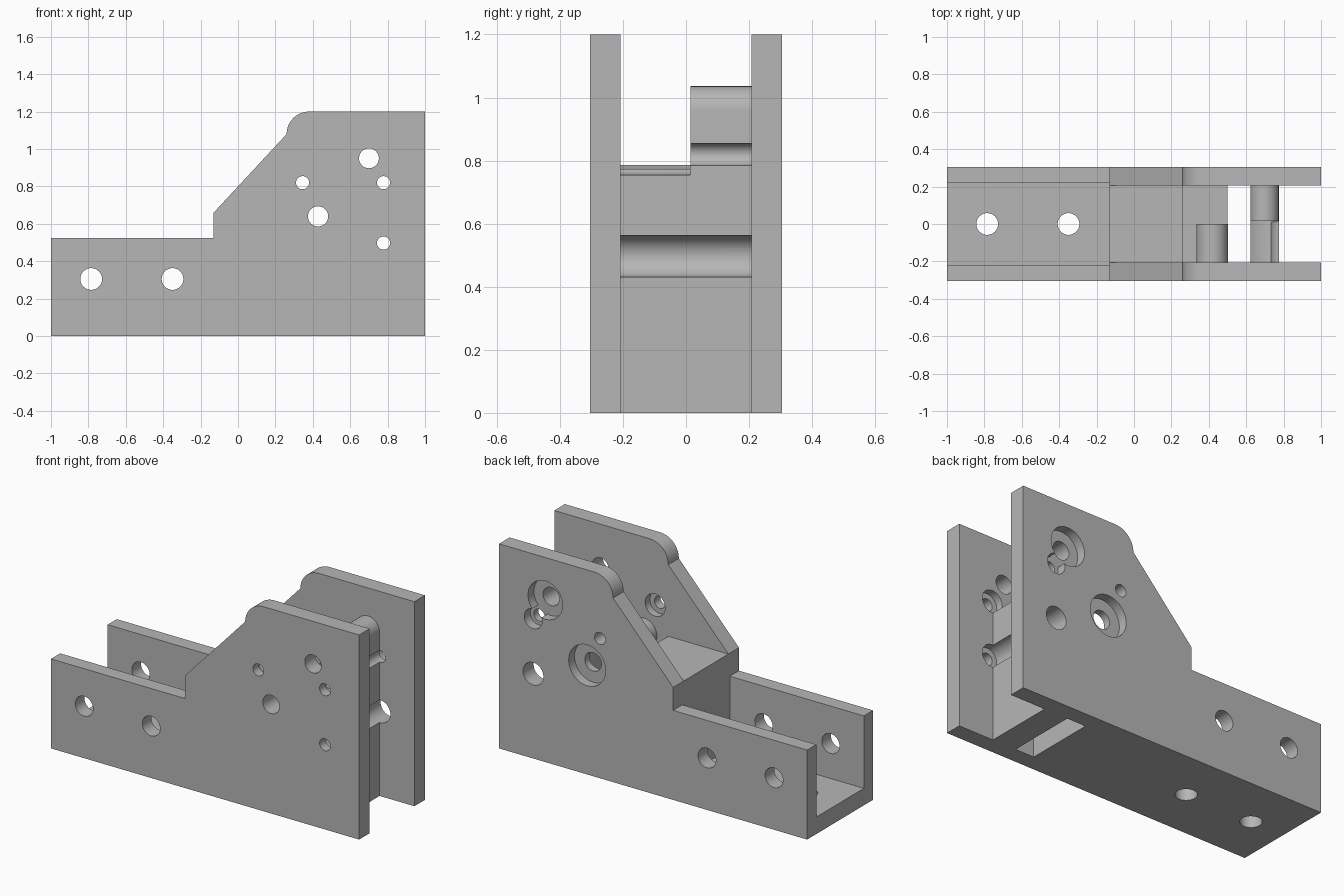
import bpy
import bmesh
from math import sin, cos, pi, radians

cube = bpy.data.objects.get("Cube")
if cube:
    bpy.data.objects.remove(cube, do_unlink=True)

grey = bpy.data.materials.new("plain_grey")
grey.use_nodes = True
tone = (0.47, 0.47, 0.47, 1)
grey.diffuse_color = tone
grey.node_tree.nodes["Principled BSDF"].inputs["Base Color"].default_value = tone


def prism(name, outline, y0, y1):
    """Extrude an (x, z) outline from y0 to y1."""
    bm = bmesh.new()
    face = bm.faces.new([bm.verts.new((x, y0, z)) for x, z in outline])
    grown = bmesh.ops.extrude_face_region(bm, geom=[face])["geom"]
    bmesh.ops.translate(bm, vec=(0, y1 - y0, 0),
                        verts=[v for v in grown if isinstance(v, bmesh.types.BMVert)])
    bmesh.ops.recalc_face_normals(bm, faces=bm.faces)
    mesh = bpy.data.meshes.new(name)
    bm.to_mesh(mesh)
    bm.free()
    mesh.materials.append(grey)
    obj = bpy.data.objects.new(name, mesh)
    bpy.context.collection.objects.link(obj)
    return obj


def arc(x, z, r, start, end, steps):
    angles = [radians(start + (end - start) * i / steps) for i in range(steps + 1)]
    return [(x + r * cos(a), z + r * sin(a)) for a in angles]


def rod(name, x, z, r, y0, y1):
    return prism(name, arc(x, z, r, 0, 352.5, 47), y0, y1)


def box(name, x0, x1, y0, y1, z0, z1):
    return prism(name, [(x0, z0), (x1, z0), (x1, z1), (x0, z1)], y0, y1)


def combine(target, tool, operation):
    mod = target.modifiers.new(operation.lower(), "BOOLEAN")
    mod.operation = operation
    mod.solver = "EXACT"
    mod.object = tool
    bpy.context.view_layer.objects.active = target
    bpy.ops.object.modifier_apply(modifier=mod.name)
    bpy.data.objects.remove(tool, do_unlink=True)


HALF, INNER, LAP = 0.305, 0.207, 0.24

# Side plates with a low arm, a slope and a rounded shoulder
side = ([(-1, 0), (1, 0), (1, 1.2)] + arc(0.38, 1.08, 0.12, 90, 180, 12)
        + [(-0.13, 0.66), (-0.13, 0.525), (-1, 0.525)])
body = prism("bracket_body", side, -HALF, -INNER)
combine(body, prism("back_plate", side, INNER, HALF), "UNION")

# Floor and stepped middle block
core = [(-1, 0), (0.5, 0), (0.5, 0.5), (0.26, 0.5), (0.26, 0.66),
        (-0.13, 0.66), (-0.13, 0.1), (-1, 0.1)]
combine(body, prism("middle_block", core, -LAP, LAP), "UNION")

# Round boss standing in the step
combine(body, rod("pivot_boss", 0.418, 0.64, 0.085, -LAP, 0), "UNION")

# Cross wall: low with a hollow top in front, tall with a round top behind
wall_l, wall_r, wall_x = 0.622, 0.774, 0.698
low = [(wall_l, 0), (wall_r, 0)] + arc(wall_x, 0.95, 0.18, 295, 245, 12)
low = low[:2] + [(min(max(x, wall_l), wall_r), z) for x, z in low[2:]]
tall = [(wall_l, 0), (wall_r, 0)] + arc(wall_x, 0.96, 0.076, 0, 180, 24)
combine(body, prism("low_wall", low, -LAP, 0.015), "UNION")
combine(body, prism("tall_wall", tall, 0.015, LAP), "UNION")

# Channel in the arm, slightly wider than the gap
combine(body, box("channel", -1.1, -0.13, -0.22, 0.22, 0.1, 0.8), "DIFFERENCE")

# Holes right through: x, z, radius
for x, z, r in [(-0.785, 0.305, 0.058), (-0.35, 0.305, 0.058), (0.428, 0.64, 0.054),
                (0.70, 0.95, 0.053), (0.345, 0.82, 0.035), (0.778, 0.82, 0.035),
                (0.778, 0.497, 0.035)]:
    combine(body, rod("hole", x, z, r, -0.4, 0.4), "DIFFERENCE")

# Counterbores and grooves: x, z, radius, y range
for x, z, r, y0, y1 in [(0.428, 0.64, 0.12, 0.25, 0.4), (0.70, 0.95, 0.112, 0.25, 0.4),
                        (0.778, 0.82, 0.058, 0.25, 0.4), (0.778, 0.497, 0.066, -0.25, 0.4),
                        (0.778, 0.82, 0.066, -0.25, 0.012), (0.345, 0.82, 0.065, -0.25, -0.1)]:
    combine(body, rod("counterbore", x, z, r, y0, y1), "DIFFERENCE")

# Upright holes in the arm floor
for x in (-0.785, -0.35):
    drill = rod("floor_hole", 0, 0, 0.058, -0.15, 0.15)
    drill.rotation_euler.x = pi / 2
    drill.location.x = x
    bpy.context.view_layer.update()
    combine(body, drill, "DIFFERENCE")

# Smooth the round surfaces, keep edges sharp
bpy.ops.object.select_all(action="DESELECT")
body.select_set(True)
bpy.context.view_layer.objects.active = body
bpy.ops.object.shade_smooth_by_angle(angle=radians(25))
